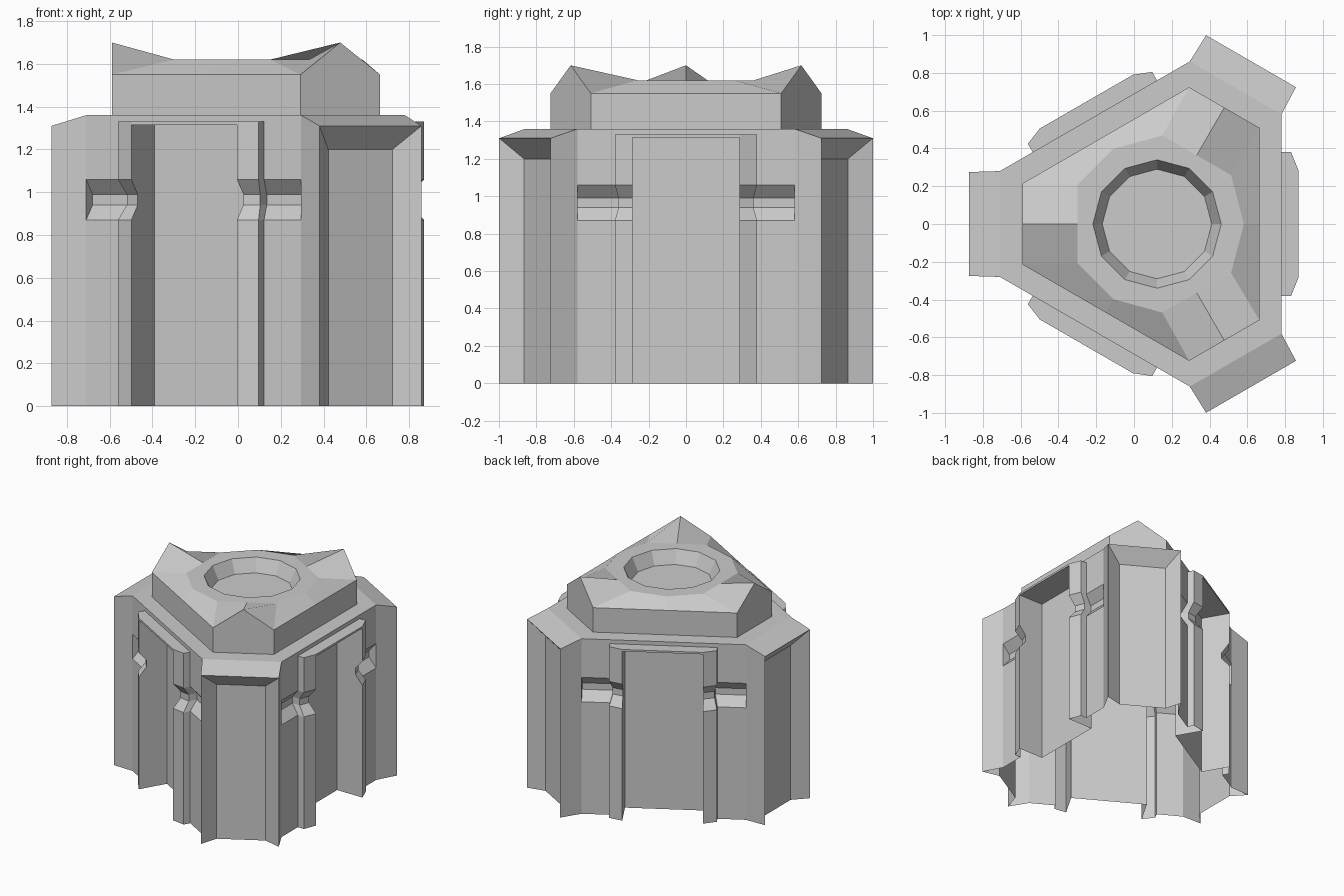
import bpy, bmesh
from math import sin, cos, radians

if "Cube" in bpy.data.objects:
    bpy.data.objects.remove(bpy.data.objects["Cube"])

CX = 0.122                      # three-fold axis of the tower
CORNERS = (60, 180, 300)        # directions of the corner pillars


def place(out, side, z, deg):
    a = radians(deg)
    return (CX + out * cos(a) - side * sin(a), out * sin(a) + side * cos(a), z)


def loft(name, rings, cap=True):
    bm = bmesh.new()
    vs = [[bm.verts.new(p) for p in r] for r in rings]
    n = len(vs[0])
    for lo, hi in zip(vs, vs[1:]):
        for i in range(n):
            j = (i + 1) % n
            bm.faces.new((lo[i], lo[j], hi[j], hi[i]))
    if cap:
        bm.faces.new(vs[-1])
    bmesh.ops.remove_doubles(bm, verts=bm.verts[:], dist=0.0008)
    bmesh.ops.recalc_face_normals(bm, faces=bm.faces[:])
    me = bpy.data.meshes.new(name)
    bm.to_mesh(me)
    bm.free()
    ob = bpy.data.objects.new(name, me)
    bpy.context.collection.objects.link(ob)
    return ob


# Tower body: one outline of pillars, walls and door frames, lofted upward
WALL = 0.6585


def body_ring(z, groove=0.0, stage=0):
    """stage 0 doorway open, 1 lintel, 2 plain wall, 3 roof edge"""
    g, s = 0.06 * groove, 0.02 * groove
    jamb, face = 0.71 - 0.05 * groove, 0.748 - 0.06 * groove
    door = 0.53 if stage == 0 else face
    if stage >= 2:
        jamb = face = door = WALL
    fin = (0.995, 0.275, min(z, 1.31))
    panel = (0.90, 0.173, min(z, 1.20))
    if stage >= 1:
        panel = fin
    edge = (0.832, 0.28, z)
    if stage == 3:
        fin = panel = edge
    pillar = [edge, fin, panel]
    frame = [(WALL - g, 0.5805), (WALL - g, 0.38 - s), (jamb, 0.38 - s),
             (face, 0.285), (door, 0.285)]
    pts = []
    for d in CORNERS:
        pts += [place(o, -t, h, d) for o, t, h in pillar]
        pts += [place(o, t, h, d) for o, t, h in reversed(pillar)]
        pts += [place(o, -t, z, d + 60) for o, t in frame]
        pts += [place(o, t, z, d + 60) for o, t in reversed(frame)]
    return pts


loft("tower_body", [
    body_ring(0), body_ring(0.87), body_ring(0.94, 1), body_ring(0.99, 1),
    body_ring(1.06), body_ring(1.315), body_ring(1.315, stage=1),
    body_ring(1.33, stage=1), body_ring(1.33, stage=2),
    body_ring(1.36, stage=2), body_ring(1.36, stage=3)])


# Roof block with three corner peaks and a round sunken well
def roof_ring(out, half, wall_out, z, peak):
    pts = []
    for d in CORNERS:
        pts += [place(out, -half, z, d), place(out, 0, peak, d),
                place(out, half, z, d), place(wall_out, 0, z, d + 60)]
    return pts


def circle(r, z):
    return [place(r, 0, z, d + k) for d in CORNERS for k in (-30, 0, 30, 60)]


loft("roof_block", [
    roof_ring(0.712, 0.215, 0.542, 1.36, 1.36),
    roof_ring(0.712, 0.215, 0.542, 1.55, 1.70),
    roof_ring(0.42, 0.21, 0.46, 1.62, 1.62),
    circle(0.34, 1.62), circle(0.29, 1.52)])
